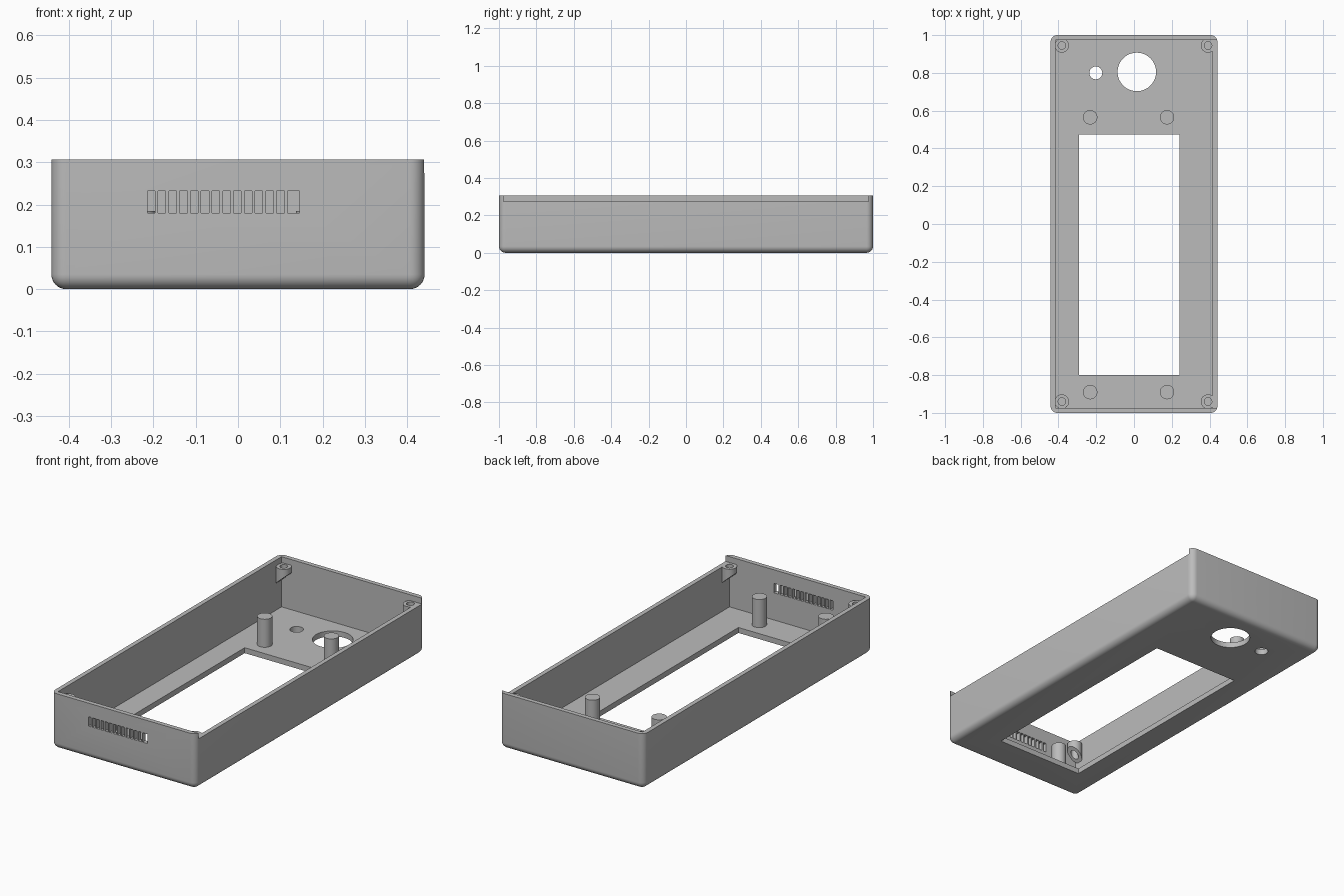
import bpy, bmesh, math
from mathutils import Matrix, Vector

if "Cube" in bpy.data.objects:
    bpy.data.objects.remove(bpy.data.objects["Cube"], do_unlink=True)

HX, HY, H = 0.4415, 1.0, 0.307      # half width, half length, height
WALL, FLOOR, LEDGE = 0.025, 0.03, 0.275

grey = bpy.data.materials.new("enclosure grey")
grey.use_nodes = True
grey.diffuse_color = (0.5, 0.5, 0.5, 1)
grey.node_tree.nodes["Principled BSDF"].inputs["Base Color"].default_value = (0.5, 0.5, 0.5, 1)


def add_box(bm, lo, hi):
    lo, hi = Vector(lo), Vector(hi)
    m = Matrix.Translation((lo + hi) / 2) @ Matrix.Diagonal((*(hi - lo), 1))
    bmesh.ops.create_cube(bm, size=1, matrix=m)


def add_cylinder(bm, x, y, r, z0, z1):
    bmesh.ops.create_cone(bm, cap_ends=True, segments=48, radius1=r, radius2=r,
                          depth=z1 - z0, matrix=Matrix.Translation((x, y, (z0 + z1) / 2)))


def finish(bm, name):
    bmesh.ops.recalc_face_normals(bm, faces=bm.faces)
    mesh = bpy.data.meshes.new(name)
    bm.to_mesh(mesh)
    bm.free()
    mesh.materials.append(grey)
    obj = bpy.data.objects.new(name, mesh)
    bpy.context.collection.objects.link(obj)
    return obj


def smooth(obj):
    bpy.ops.object.select_all(action="DESELECT")
    obj.select_set(True)
    bpy.context.view_layer.objects.active = obj
    bpy.ops.object.shade_smooth_by_angle(angle=math.radians(30))


def cut(obj, bm):
    cutter = finish(bm, "cutter")
    cutter.hide_render = True
    mod = obj.modifiers.new("cut", "BOOLEAN")
    mod.operation, mod.solver, mod.object = "DIFFERENCE", "EXACT", cutter
    bpy.context.view_layer.objects.active = obj
    bpy.ops.object.modifier_apply(modifier=mod.name)
    bpy.data.objects.remove(cutter, do_unlink=True)


# Tray body: rounded on the upright corners and around the bottom
bm = bmesh.new()
add_box(bm, (-HX, -HY, 0), (HX, HY, H))
rounded = [e for e in bm.edges if min(v.co.z for v in e.verts) < H / 2]
bmesh.ops.bevel(bm, geom=rounded, offset=0.035, segments=8, profile=0.5, affect="EDGES")
tray = finish(bm, "tray_body")

# Square-cornered cavity
bm = bmesh.new()
add_box(bm, (-HX + WALL, -HY + WALL, FLOOR), (HX - WALL, HY - WALL, H + 0.1))
cut(tray, bm)

# Lowered side wall where the lid slides in
bm = bmesh.new()
add_box(bm, (0.3, -HY + WALL, LEDGE), (HX + 0.1, HY - WALL, H + 0.1))
cut(tray, bm)

# Floor window, round openings and the row of vents in the front wall
bm = bmesh.new()
add_box(bm, (-0.29, -0.80, -0.1), (0.24, 0.473, 0.1))
add_cylinder(bm, 0.015, 0.805, 0.102, -0.1, 0.1)
add_cylinder(bm, -0.202, 0.80, 0.034, -0.1, 0.1)
for i in range(14):
    x = -0.2145 + i * 0.0255
    width = 0.029 if i == 13 else 0.018
    add_box(bm, (x, -1.1, 0.18), (x + width, -0.95, 0.232))
cut(tray, bm)
smooth(tray)

# Standoff posts on the floor
for end, y in (("back", 0.565), ("front", -0.89)):
    for side, x in (("right", -0.232), ("left", 0.175)):
        bm = bmesh.new()
        add_cylinder(bm, x, y, 0.038, FLOOR - 0.01, 0.185)
        smooth(finish(bm, f"standoff_{end}_{side}"))


def screw_boss(name, cx, cy, lean):
    """Tube with a flat top and an underside sloping down to the side wall."""
    bm = bmesh.new()
    n = 40
    rings = []
    for r, top in ((0.038, True), (0.038, False), (0.02, False), (0.02, True)):
        ring = []
        for i in range(n):
            a = math.tau * i / n
            dx, dy = r * math.cos(a), r * math.sin(a)
            z = LEDGE if top else 0.21 - lean * dx * 0.9
            ring.append(bm.verts.new((cx + dx, cy + dy, z)))
        rings.append(ring)
    for k in range(4):
        a, b = rings[k], rings[(k + 1) % 4]
        for i in range(n):
            j = (i + 1) % n
            bm.faces.new((a[i], a[j], b[j], b[i]))
    smooth(finish(bm, name))


# Screw bosses in the four corners
for end, y in (("back", 0.945), ("front", -0.94)):
    for side, x, lean in (("right", -0.382, -1), ("left", 0.392, 1)):
        screw_boss(f"screw_boss_{end}_{side}", x, y, lean)
